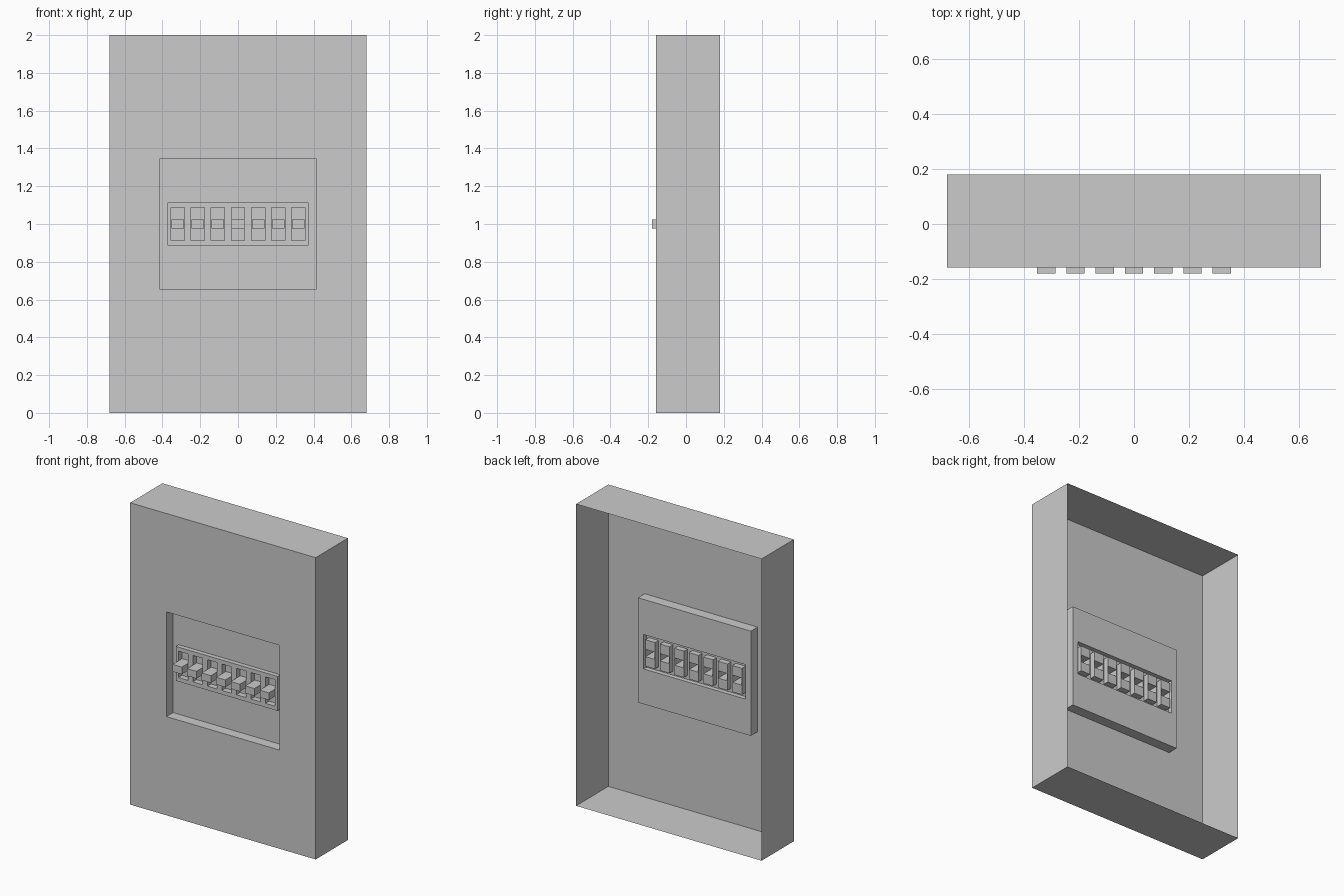
import bpy
import bmesh

if "Cube" in bpy.data.objects:
    bpy.data.objects.remove(bpy.data.objects["Cube"])


def rect(cx, cz, w, h, y):
    """Four corners, counter-clockwise seen from the front."""
    return [(cx - w / 2, y, cz - h / 2), (cx + w / 2, y, cz - h / 2),
            (cx + w / 2, y, cz + h / 2), (cx - w / 2, y, cz + h / 2)]


def sheet(name, *chains):
    """Thin-walled part: each chain of (rectangles, capped) is skinned in order."""
    bm = bmesh.new()
    for rings, capped in chains:
        loops = [[bm.verts.new(p) for p in r] for r in rings]
        for a, b in zip(loops, loops[1:]):
            for i in range(4):
                j = (i + 1) % 4
                bm.faces.new((a[i], a[j], b[j], b[i]))
        if capped:
            bm.faces.new(loops[-1])
    bmesh.ops.remove_doubles(bm, verts=bm.verts, dist=1e-5)
    mesh = bpy.data.meshes.new(name)
    bm.to_mesh(mesh)
    bm.free()
    ob = bpy.data.objects.new(name, mesh)
    bpy.context.collection.objects.link(ob)
    return ob


# depth levels
BACK, FRONT, RECESS, STRIP, SLOT, TIP = 0.18, -0.158, -0.088, -0.118, -0.08, -0.18
MID = 1.001                      # height of the switch row
STRIP_W, STRIP_H = 0.746, 0.228
PITCH, COUNT = 0.1064, 7
centres = [(i - (COUNT - 1) / 2) * PITCH for i in range(COUNT)]

# open-backed cabinet with a recessed window and the raised strip's opening
sheet("cabinet", ([
    rect(0, 1, 1.36, 2, BACK), rect(0, 1, 1.36, 2, FRONT),
    rect(0, 1.001, 0.828, 0.694, FRONT), rect(0, 1.001, 0.828, 0.694, RECESS),
    rect(0, MID, STRIP_W, STRIP_H, RECESS),
    rect(0, MID, STRIP_W, STRIP_H, STRIP)], False))

# raised strip face, one cell per slot, each with a sunken pocket
cell = STRIP_W / COUNT
sheet("switch_strip", *[([
    rect((i - (COUNT - 1) / 2) * cell, MID, cell, STRIP_H, STRIP),
    rect(x, MID, 0.071, 0.175, STRIP), rect(x, MID, 0.071, 0.175, SLOT),
    rect(x, MID, 0.067, 0.048, SLOT)], False) for i, x in enumerate(centres)])

# switch levers rising out of the pocket floors
for i, x in enumerate(centres):
    sheet(f"switch_lever_{i + 1}", ([
        rect(x, MID, 0.067, 0.048, SLOT), rect(x, MID, 0.067, 0.048, TIP)], True))
